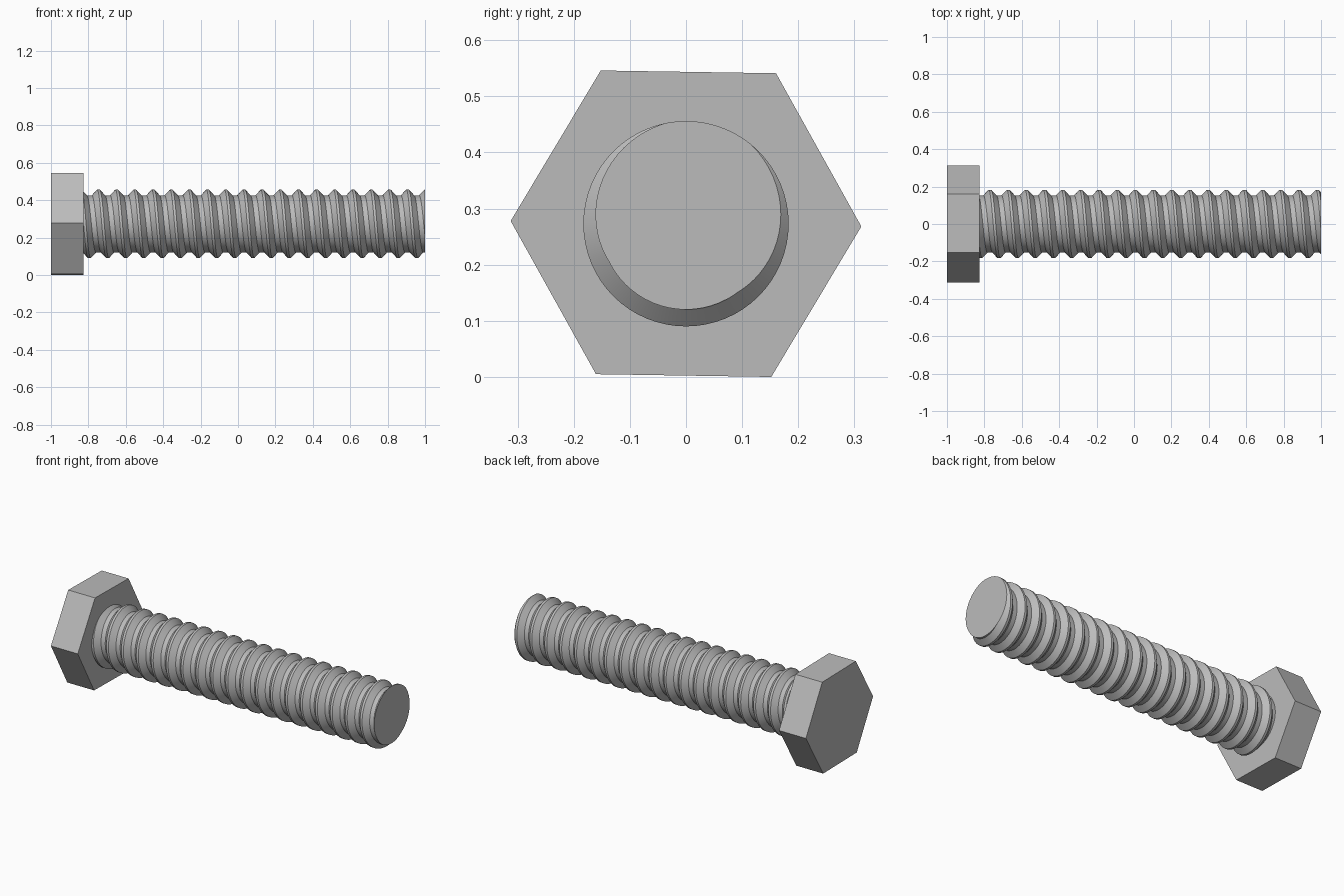
import bpy, bmesh, math
from mathutils import Matrix, Vector

cube = bpy.data.objects.get("Cube")
if cube:
    bpy.data.objects.remove(cube, do_unlink=True)

AXIS_Z = 0.273
HEAD_END = -0.825
PITCH = 0.0972
ROOT, CREST = 0.153, 0.183
STEPS = 64

steel = bpy.data.materials.new("grey steel")
steel.use_nodes = True
steel.diffuse_color = (0.5, 0.5, 0.5, 1)
steel.node_tree.nodes["Principled BSDF"].inputs["Base Color"].default_value = (0.5, 0.5, 0.5, 1)


def finish(bm, name):
    bmesh.ops.recalc_face_normals(bm, faces=bm.faces)
    mesh = bpy.data.meshes.new(name)
    bm.to_mesh(mesh)
    bm.free()
    mesh.materials.append(steel)
    obj = bpy.data.objects.new(name, mesh)
    obj.location.z = AXIS_Z
    bpy.context.collection.objects.link(obj)
    return obj


# Hexagonal head, turned about one degree on its axis
bm = bmesh.new()
turn = Matrix.Rotation(math.radians(-0.9), 4, 'X') @ Matrix.Rotation(math.radians(90), 4, 'X')
place = Matrix.Translation(((HEAD_END - 1) / 2, 0, 0)) @ turn @ Matrix.Rotation(math.radians(90), 4, 'Y')
bmesh.ops.create_cone(bm, cap_ends=True, segments=6, radius1=0.3125, radius2=0.3125,
                      depth=1 + HEAD_END, matrix=place)
# Put one corner of the hexagon on the sideways axis
corner = max(bm.verts, key=lambda v: v.co.y).co
fix = math.radians(-0.9) - math.atan2(corner.z, corner.y)
bmesh.ops.rotate(bm, verts=bm.verts, cent=(0, 0, 0), matrix=Matrix.Rotation(fix, 3, 'X'))
finish(bm, "bolt_head")

# Threaded shank: one tooth swept along a right-handed helix
bm = bmesh.new()
turns = math.ceil((1 - HEAD_END) / PITCH) + 3
first_crest = 0.955 - PITCH * (turns - 1.5)      # crest position on the top side
tooth = [(-0.5, ROOT), (-0.36, ROOT), (-0.07, CREST), (0.07, CREST), (0.36, ROOT), (0.5, ROOT)]
verts = [bm.verts.new((first_crest + f * PITCH, 0, r)) for f, r in tooth]
edges = [bm.edges.new(pair) for pair in zip(verts, verts[1:])]
bmesh.ops.spin(bm, geom=verts + edges, cent=(0, 0, 0), axis=(1, 0, 0),
               angle=2 * math.pi * turns, steps=STEPS * turns,
               dvec=(PITCH / STEPS, 0, 0), use_duplicate=False)
bmesh.ops.remove_doubles(bm, verts=bm.verts, dist=0.0003)

# Trim both ends flat and close them
for x, side in ((HEAD_END - 0.02, -1), (1.0, 1)):
    cut = bmesh.ops.bisect_plane(bm, geom=bm.verts[:] + bm.edges[:] + bm.faces[:], dist=1e-6,
                                 plane_co=(x, 0, 0), plane_no=(side, 0, 0), clear_outer=True)
    rim = [e for e in cut["geom_cut"] if isinstance(e, bmesh.types.BMEdge)]
    bmesh.ops.holes_fill(bm, edges=rim, sides=0)
shank = finish(bm, "threaded_shank")

# Smooth flanks with crisp thread edges
bpy.ops.object.select_all(action='DESELECT')
shank.select_set(True)
bpy.context.view_layer.objects.active = shank
bpy.ops.object.shade_smooth_by_angle(angle=math.radians(30))
